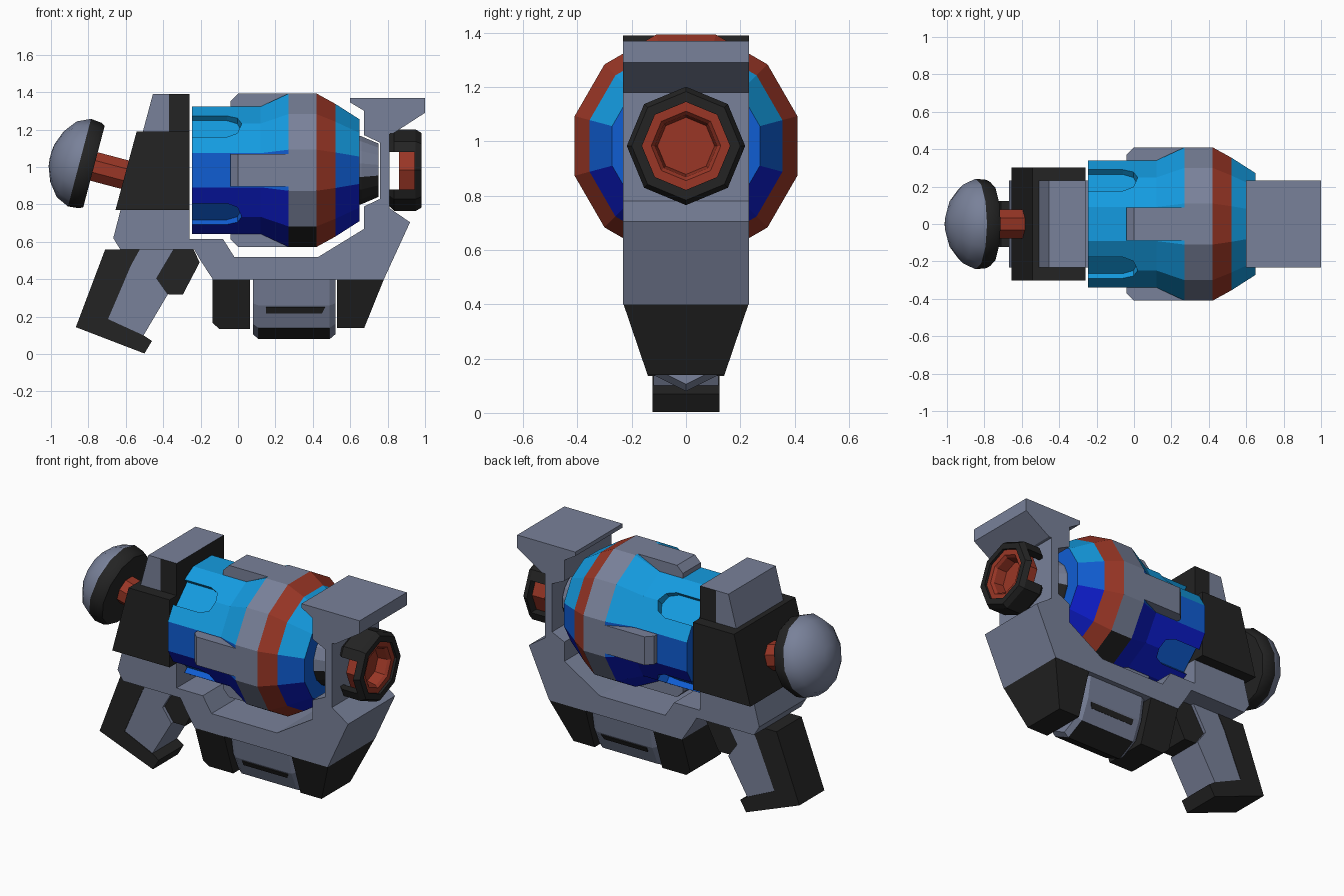
import bpy, bmesh
from math import sin, cos, pi, radians
from mathutils import Vector, Matrix

cube = bpy.data.objects.get("Cube")
if cube:
    bpy.data.objects.remove(cube)


def material(name, r, g, b):
    m = bpy.data.materials.new(name)
    m.use_nodes = True
    m.diffuse_color = (r, g, b, 1)
    bsdf = next(n for n in m.node_tree.nodes if n.type == 'BSDF_PRINCIPLED')
    bsdf.inputs["Base Color"].default_value = (r, g, b, 1)
    bsdf.inputs["Roughness"].default_value = 0.8
    return m


GREY, BLACK, RED, SKY, BLUE, NAVY = range(6)
MATS = [material("slate_grey", .19, .22, .32), material("black", .017, .017, .017),
        material("rust_red", .32, .037, .019), material("sky_blue", .007, .33, .75),
        material("mid_blue", .005, .11, .65), material("navy_blue", .004, .012, .6)]
AXIS_Z = 0.983


def finish(name, bm, colour, matrix=None):
    """Turn a bmesh into an object; colour is an index or a rule(centre, normal)."""
    bmesh.ops.recalc_face_normals(bm, faces=bm.faces)
    bm.normal_update()
    for f in bm.faces:
        f.material_index = colour(f.calc_center_median(), f.normal) if callable(colour) else colour
    me = bpy.data.meshes.new(name)
    bm.to_mesh(me)
    bm.free()
    for m in MATS:
        me.materials.append(m)
    ob = bpy.data.objects.new(name, me)
    bpy.context.collection.objects.link(ob)
    if matrix:
        ob.matrix_world = matrix
    return ob


def prism(name, points, width, colour, matrix=None):
    """Extrude an x-z outline both ways along y; width may depend on height."""
    w = width if callable(width) else lambda z: width
    bm = bmesh.new()
    a = [bm.verts.new((x, -w(z), z)) for x, z in points]
    b = [bm.verts.new((x, w(z), z)) for x, z in points]
    bm.faces.new(a)
    bm.faces.new(b)
    for i in range(len(a)):
        j = (i + 1) % len(a)
        bm.faces.new((a[i], a[j], b[j], b[i]))
    return finish(name, bm, colour, matrix)


def lathe(name, profile, sides, phase, colour, matrix, tube=False):
    """Revolve (x, radius) points round the x axis."""
    bm = bmesh.new()
    angles = [phase + 2 * pi * k / sides for k in range(sides)]
    rings = [[bm.verts.new((x, r * cos(t), r * sin(t))) for t in angles] for x, r in profile]
    pairs = list(zip(rings, rings[1:]))
    if tube:
        pairs.append((rings[-1], rings[0]))
    else:
        bm.faces.new(rings[0])
        bm.faces.new(rings[-1])
    for p, q in pairs:
        for i in range(sides):
            j = (i + 1) % sides
            bm.faces.new((p[i], p[j], q[j], q[i]))
    return finish(name, bm, colour, matrix)


def cut(target, cutter):
    mod = target.modifiers.new("cut", 'BOOLEAN')
    mod.operation, mod.solver, mod.object = 'DIFFERENCE', 'EXACT', cutter
    mod.material_mode = 'TRANSFER'
    bpy.context.view_layer.objects.active = target
    bpy.ops.object.modifier_apply(modifier="cut")
    bpy.data.objects.remove(cutter)


axis = Matrix.Translation((0, 0, AXIS_Z))


# Barrel: twelve-sided drum with coloured bands
def barrel_colour(c, n):
    if 0.27 < c.x < 0.42:
        return BLACK if n.z < -0.8 else GREY
    if 0.42 < c.x < 0.52:
        return RED
    if abs(n.z) < 0.2:
        return BLUE
    return SKY if n.z > 0 else NAVY


k = 1 / cos(pi / 12)
barrel = lathe("barrel", [(x, r * k) for x, r in
               [(-.245, .34), (.12, .34), (.27, .41), (.42, .41), (.52, .355), (.65, .272)]],
               12, pi / 12, barrel_colour, axis)

# Rounded grooves in the four diagonal corners of the barrel
groove = [(-.4, -.08), (-.06, -.08)] + \
         [(-.06 + .08 * sin(t), -.08 * cos(t)) for t in (pi / 4, pi / 2, 3 * pi / 4)] + \
         [(-.06, .08), (-.4, .08)]
for deg in (45, 135, 225, 315):
    turn = axis @ Matrix.Rotation(radians(deg), 4, 'X') @ Matrix.Translation((0, .38, 0))
    cut(barrel, prism("groove_cutter", groove, .085, SKY if deg < 180 else BLUE, turn))

# Four raised rails round the barrel
for i, side in enumerate(("top", "right", "bottom", "left")):
    prism("rail_" + side, [(-.04, .28), (-.04, .37), (0, .41), (.275, .41), (.275, .28)],
          .088, GREY, axis @ Matrix.Rotation(i * pi / 2, 4, 'X'))

# Nozzle cone in front of the drum
lathe("nozzle", [(.64, .19), (.66, .185), (.752, .145)], 16, pi / 16,
      lambda c, n: BLACK if n.z < -.35 or n.x > .8 else GREY, axis)

# Main C-shaped frame
prism("frame", [(.6, 1.37), (1, 1.37), (1, 1.29), (.83, 1.18), (.81, 1.18), (.81, .78),
                (.92, .705), (.78, .4), (-.135, .4), (-.2, .5), (-.235, .56), (-.63, .56),
                (-.667, .62), (-.628, .77), (-.26, .77), (-.26, .615), (-.08, .615),
                (-.02, .52), (.43, .52), (.675, .67), (.675, .79), (.76, .83),
                (.76, 1.13), (.675, 1.17), (.675, 1.3), (.6, 1.345)], .232, GREY)

# Muzzle: black octagonal collar with side openings and a red core
collar = lathe("muzzle_collar", [(.808, .19), (.835, .218), (.95, .218), (.98, .2),
                                 (.98, .162), (.808, .162)], 8, 0, BLACK, axis, True)
cut(collar, prism("collar_cutter", [(.79, .88), (.945, .88), (.945, 1.08), (.79, 1.08)],
                  .4, BLACK))
lathe("muzzle_core", [(.86, .164), (.965, .164), (.965, .128), (.95, .115), (.89, .105)],
      8, 0, RED, axis)

# Rear block with its raised cap
prism("rear_block", [(-.655, .77), (-.542, 1.19), (-.26, 1.19), (-.26, .77)], .302, BLACK)
prism("cap_rear", [(-.51, 1.185), (-.455, 1.39), (-.37, 1.39), (-.37, 1.185)], .232, GREY)
prism("cap_front", [(-.37, 1.185), (-.37, 1.39), (-.26, 1.39), (-.26, 1.185)], .232,
      lambda c, n: GREY if n.z > .5 else BLACK)

# Tilted plunger: red rod and rounded knob
aim = Vector((-.967, 0, .255)).to_track_quat('X', 'Z').to_matrix().to_4x4()
plunger = Matrix.Translation((-.77, 0, 1.003)) @ aim
lathe("plunger_rod", [(-.22, .085), (.02, .085)], 8, pi / 8, RED, plunger)
knob = lathe("plunger_knob", [(0, .225), (.02, .236), (.08, .242), (.15, .21), (.205, .14),
                              (.235, .06), (.24, .02)], 12, 0,
             lambda c, n: BLACK if c.x < .075 else GREY, plunger)
bpy.ops.object.select_all(action='DESELECT')
knob.select_set(True)
bpy.context.view_layer.objects.active = knob
bpy.ops.object.shade_smooth_by_angle(angle=radians(42))

# Pistol grip and trigger
prism("grip_core", [(-.53, .565), (-.34, .565), (-.435, .405), (-.375, .32), (-.505, .1),
                    (-.695, .187), (-.572, .475)], .12, GREY)
prism("grip_back", [(-.71, .56), (-.525, .56), (-.572, .475), (-.695, .187), (-.505, .1),
                    (-.46, .07), (-.5, .003), (-.867, .144)], .123, BLACK)
prism("trigger", [(-.345, .565), (-.24, .565), (-.205, .49), (-.295, .318), (-.375, .32),
                  (-.435, .405)], .1, BLACK)


# Underside: two tapered black blocks with a grey fore grip between them
def taper(z):
    return .23 - (.4 - z) * .34


prism("under_block_rear", [(-.135, .4), (.065, .4), (.065, .135), (-.1, .135), (-.135, .165)],
      taper, BLACK)
prism("under_block_front", [(.53, .4), (.78, .4), (.675, .14), (.53, .14)], taper, BLACK)

section = [(-.2, .4), (-.175, .26), (-.12, .14), (0, .08), (.12, .14), (.175, .26), (.2, .4)]
bm = bmesh.new()
rings = []
for x, s in ((.08, .92), (.11, 1), (.49, 1), (.52, .92)):
    rings.append([bm.verts.new((x, y * s, .4 - (.4 - z) * s)) for y, z in section])
for p, q in zip(rings, rings[1:]):
    for i in range(len(section)):
        j = (i + 1) % len(section)
        bm.faces.new((p[i], p[j], q[j], q[i]))
bm.faces.new(rings[0])
bm.faces.new(rings[-1])
finish("fore_grip", bm, lambda c, n: BLACK if n.z < -.7 and .11 < c.x < .49 else GREY)

# Dark slot strips on both sides of the fore grip
for side, s in (("right", -1), ("left", 1)):
    lean = Matrix.Translation((0, s * .164, .235)) @ Matrix.Rotation(-s * .43, 4, 'X')
    prism("grip_slot_" + side, [(.15, -.017), (.45, -.017), (.465, .017), (.15, .017)],
          .004, BLACK, lean)
